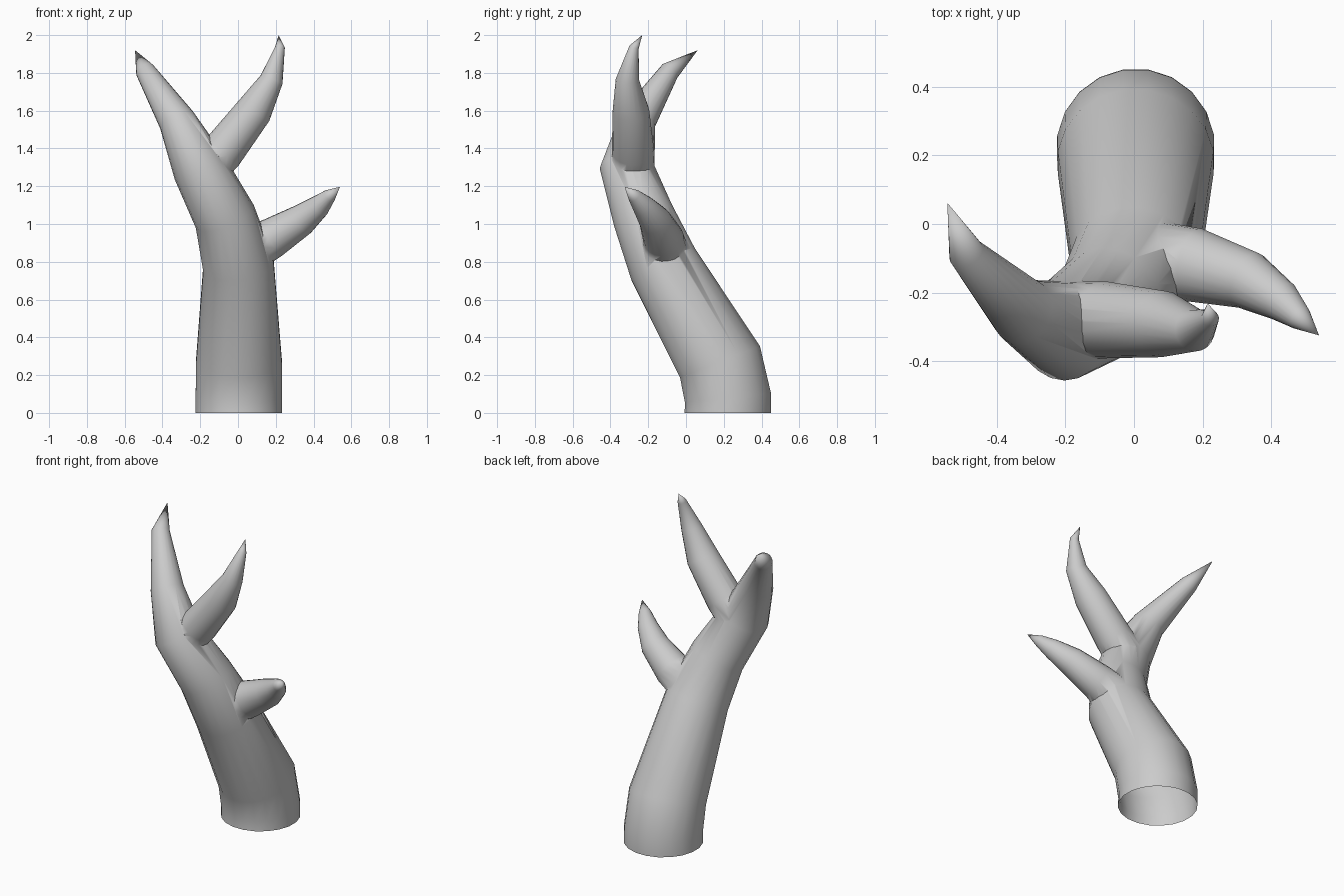
import bpy, bmesh, math
from mathutils import Vector

if "Cube" in bpy.data.objects:
    bpy.data.objects.remove(bpy.data.objects["Cube"])

SIDES = 20


def tapered_tube(name, rings):
    """Sweep circles (x, y, z, radius) along a bent path, ending in a point."""
    pts = [Vector(r[:3]) for r in rings]
    bm = bmesh.new()
    axis = Vector((0, 0, 1)) if name == "antler" else (pts[1] - pts[0]).normalized()
    side = axis.orthogonal().normalized()
    loops = []
    for i, (p, r) in enumerate(zip(pts[:-1], rings)):
        if i:
            new = ((pts[i + 1] - p).normalized() + (p - pts[i - 1]).normalized()).normalized()
            side = axis.rotation_difference(new) @ side
            axis = new
        other = axis.cross(side)
        loops.append([bm.verts.new(p + r[3] * (math.cos(a) * side + math.sin(a) * other))
                      for a in (2 * math.pi * k / SIDES for k in range(SIDES))])
    for lo, hi in zip(loops, loops[1:]):
        for k in range(SIDES):
            n = (k + 1) % SIDES
            bm.faces.new((lo[k], lo[n], hi[n], hi[k]))
    tip = bm.verts.new(pts[-1])
    for k in range(SIDES):
        bm.faces.new((loops[-1][k], loops[-1][(k + 1) % SIDES], tip))
    bm.faces.new(loops[0][::-1])
    bmesh.ops.recalc_face_normals(bm, faces=bm.faces)
    mesh = bpy.data.meshes.new(name)
    bm.to_mesh(mesh)
    bm.free()
    obj = bpy.data.objects.new(name, mesh)
    bpy.context.collection.objects.link(obj)
    return obj


# Main beam, curving forward and then back to its point
antler = tapered_tube("antler", [
    (0.005, 0.222, 0, 0.232), (0.005, 0.222, 0.08, 0.232),
    (0.005, 0.18, 0.27, 0.23), (0.002, -0.12, 0.785, 0.19),
    (-0.07, -0.225, 1.04, 0.165), (-0.205, -0.312, 1.30, 0.145),
    (-0.325, -0.255, 1.55, 0.098), (-0.49, -0.085, 1.81, 0.053),
    (-0.545, 0.062, 1.92, 0)])

# Side branches
lower_tine = tapered_tube("lower_tine", [
    (0.06, -0.115, 0.865, 0.125), (0.18, -0.12, 0.925, 0.108),
    (0.335, -0.165, 1.02, 0.085), (0.43, -0.225, 1.095, 0.06),
    (0.485, -0.275, 1.15, 0.036), (0.54, -0.325, 1.197, 0)])
upper_tine = tapered_tube("upper_tine", [
    (-0.17, -0.28, 1.29, 0.115), (-0.08, -0.28, 1.385, 0.112),
    (0.085, -0.292, 1.60, 0.097), (0.178, -0.31, 1.765, 0.062),
    (0.222, -0.275, 1.935, 0.026), (0.215, -0.232, 2.0, 0)])

# Fuse the branches into the beam
for tine in (lower_tine, upper_tine):
    mod = antler.modifiers.new("fuse", 'BOOLEAN')
    mod.operation = 'UNION'
    mod.solver = 'EXACT'
    mod.object = tine
bpy.context.view_layer.objects.active = antler
antler.select_set(True)
for mod in list(antler.modifiers):
    bpy.ops.object.modifier_apply(modifier=mod.name)
for tine in (lower_tine, upper_tine):
    bpy.data.objects.remove(tine)

# Open the base
bm = bmesh.new()
bm.from_mesh(antler.data)
base = [f for f in bm.faces if all(v.co.z < 0.001 for v in f.verts)]
bmesh.ops.delete(bm, geom=base, context='FACES_ONLY')
bm.to_mesh(antler.data)
bm.free()
bpy.ops.object.shade_smooth_by_angle(angle=math.radians(60))
